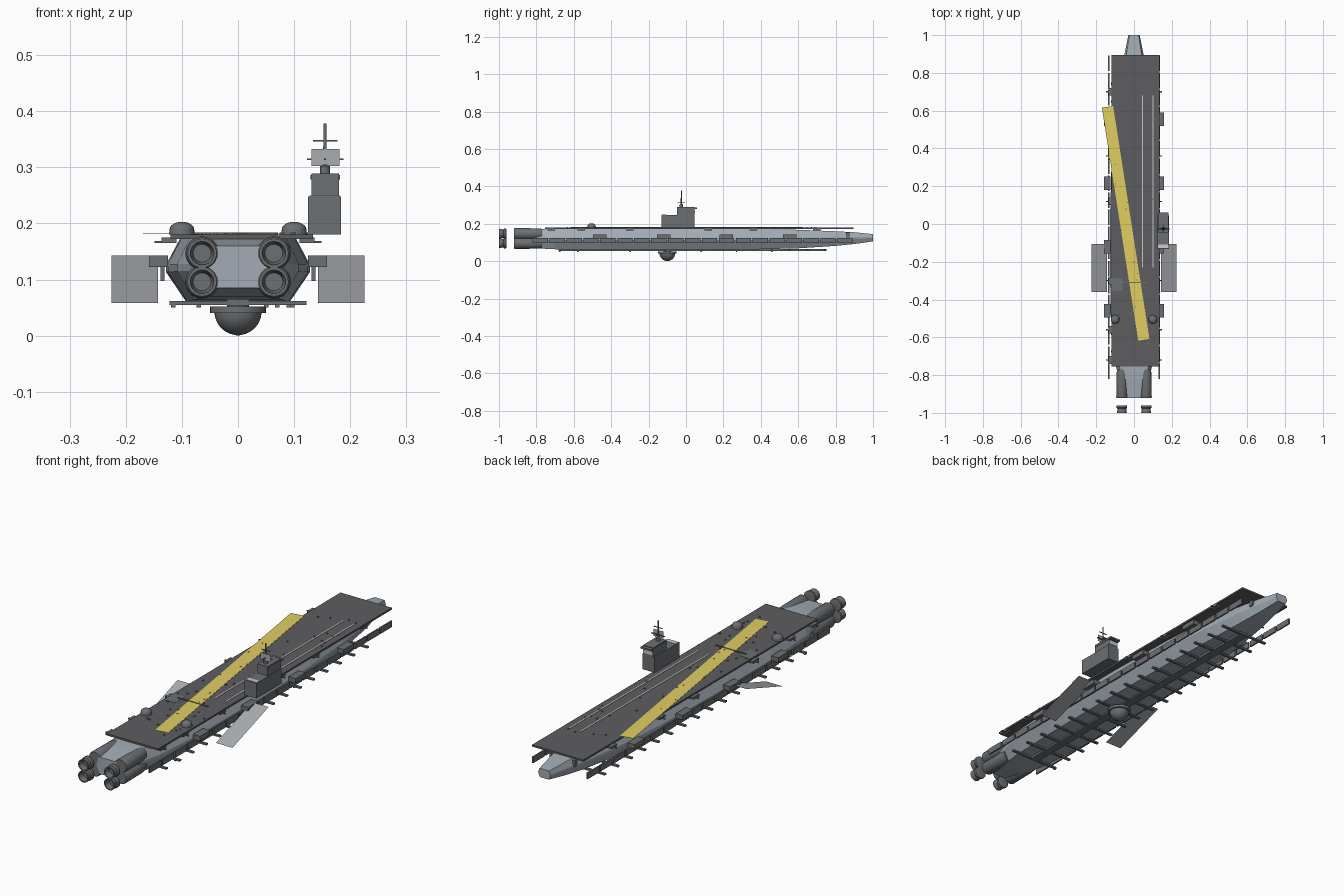
import bpy, bmesh, math, random
from mathutils import Vector, Matrix

if "Cube" in bpy.data.objects:
    bpy.data.objects.remove(bpy.data.objects["Cube"])

random.seed(4)


def material(name, r, g, b):
    m = bpy.data.materials.new(name)
    m.diffuse_color = (r, g, b, 1)
    m.use_nodes = True
    m.node_tree.nodes["Principled BSDF"].inputs["Base Color"].default_value = m.diffuse_color
    return m


HULL = material("hull_grey", 0.36, 0.41, 0.46)
DECK = material("deck_dark", 0.11, 0.11, 0.12)
DARK = material("fitting_dark", 0.15, 0.16, 0.17)
YELLOW = material("runway_yellow", 0.75, 0.62, 0.12)
LIGHT = material("line_light", 0.6, 0.6, 0.6)
PANEL = material("panel_grey", 0.4, 0.42, 0.44)


def finish(name, bm, mat, smooth=False):
    bmesh.ops.recalc_face_normals(bm, faces=bm.faces)
    me = bpy.data.meshes.new(name)
    bm.to_mesh(me)
    bm.free()
    ob = bpy.data.objects.new(name, me)
    bpy.context.collection.objects.link(ob)
    me.materials.append(mat)
    if smooth:
        bpy.ops.object.select_all(action='DESELECT')
        ob.select_set(True)
        bpy.context.view_layer.objects.active = ob
        bpy.ops.object.shade_smooth_by_angle(angle=math.radians(35))
    return ob


def boxes(name, items, mat):
    """Several boxes in one object, each (x0, x1, y0, y1, z0, z1)."""
    bm = bmesh.new()
    for x0, x1, y0, y1, z0, z1 in items:
        m = Matrix.Translation(((x0 + x1) / 2, (y0 + y1) / 2, (z0 + z1) / 2))
        bmesh.ops.create_cube(bm, size=1, matrix=m @ Matrix.Diagonal((x1 - x0, y1 - y0, z1 - z0, 1)))
    return finish(name, bm, mat)


def both(items):
    return items + [(-b, -a, *rest) for a, b, *rest in items]


def lathe(name, centre, profile, axis, mat, n=24):
    """Revolve (radius, distance along axis) around 'Y' or 'Z'."""
    bm = bmesh.new()
    rings = []
    for r, t in profile:
        ring = []
        for i in range(n):
            c, s = r * math.cos(2 * math.pi * i / n), r * math.sin(2 * math.pi * i / n)
            p = (c, t, s) if axis == 'Y' else (c, s, t)
            ring.append(bm.verts.new(Vector(centre) + Vector(p)))
        rings.append(ring)
    for a, b in zip(rings, rings[1:]):
        for i in range(n):
            bm.faces.new((a[i], a[(i + 1) % n], b[(i + 1) % n], b[i]))
    bm.faces.new(rings[0])
    bm.faces.new(rings[-1])
    return finish(name, bm, mat, True)


# Hull: octagonal section lofted through (y, half width, bottom, top)
stations = [(-0.92, 0.055, 0.085, 0.16), (-0.82, 0.08, 0.07, 0.17), (-0.7, 0.108, 0.064, 0.174),
            (-0.45, 0.125, 0.061, 0.175), (0, 0.128, 0.06, 0.175), (0.35, 0.118, 0.063, 0.174),
            (0.6, 0.098, 0.069, 0.168), (0.8, 0.069, 0.082, 0.16), (0.9, 0.05, 0.092, 0.155),
            (1.0, 0.03, 0.106, 0.145)]
section = [(0.72, 0), (1, 0.46), (1, 0.58), (0.8, 1), (-0.8, 1), (-1, 0.58), (-1, 0.46), (-0.72, 0)]
bm = bmesh.new()
loops = [[bm.verts.new((u * w, y, z0 + v * (z1 - z0))) for u, v in section] for y, w, z0, z1 in stations]
for a, b in zip(loops, loops[1:]):
    for i in range(8):
        bm.faces.new((a[i], a[(i + 1) % 8], b[(i + 1) % 8], b[i]))
bm.faces.new(loops[0])
bm.faces.new(loops[-1])
finish("hull", bm, HULL)

# Flight deck with markings
boxes("flight_deck", [(-0.12, 0.134, -0.755, 0.895, 0.172, 0.18)], DECK)
a, b = Vector((0.052, -0.613, 0.181)), Vector((-0.14, 0.62, 0.181))
d = (b - a).normalized()
side = Vector((d.y, -d.x, 0)) * 0.03
bm = bmesh.new()
low = [bm.verts.new(p) for p in (a - side, a + side, b + side, b - side)]
top = [bm.verts.new(v.co + Vector((0, 0, 0.0012))) for v in low]
bm.faces.new(low)
bm.faces.new(top)
for i in range(4):
    bm.faces.new((low[i], low[(i + 1) % 4], top[(i + 1) % 4], top[i]))
finish("angled_runway", bm, YELLOW)
boxes("catapult_lines", [(x - 0.003, x + 0.003, -0.23, 0.68, 0.18, 0.1815) for x in (0.045, 0.1)], LIGHT)
boxes("arrestor_wire", [(-0.08, 0.07, -0.313, -0.308, 0.18, 0.184)], DARK)
boxes("deck_lift", [(-0.118, -0.062, -0.355, -0.285, 0.18, 0.1808)], DARK)
dots = []
for i in range(45):
    x, y = random.uniform(-0.11, 0.12), random.uniform(-0.7, 0.75)
    dots.append((x, x + 0.005, y, y + 0.006, 0.18, 0.1835))
boxes("deck_fittings", dots, DARK)

# Deck turrets
for s, label in ((-1, "left"), (1, "right")):
    dome = [(0.023, 0)] + [(0.022 * math.cos(t * math.pi / 12), 0.009 + 0.014 * math.sin(t * math.pi / 12)) for t in range(6)]
    lathe("deck_turret_" + label, (s * 0.1, -0.505, 0.18), dome + [(0.001, 0.023)], 'Z', DARK)

# Island tower, bridge and mast
boxes("island_base", [(0.125, 0.184, -0.132, 0.045, 0.18, 0.216), (0.125, 0.184, -0.132, 0.045, 0.216, 0.248)], DARK)
boxes("island_bridge", [(0.131, 0.18, -0.048, 0.045, 0.248, 0.289), (0.129, 0.182, -0.044, 0.06, 0.278, 0.286)], DARK)
boxes("island_light_trim", [(0.127, 0.182, -0.128, -0.108, 0.248, 0.2495), (0.132, 0.179, 0.045, 0.047, 0.255, 0.272)], LIGHT)
lathe("mast", (0.155, -0.025, 0), [(0.009, 0.289), (0.009, 0.302), (0.0035, 0.306), (0.0025, 0.378)], 'Z', DARK, 12)
boxes("mast_yards", [(0.123, 0.188, -0.028, -0.022, 0.313, 0.316), (0.134, 0.177, -0.027, -0.023, 0.346, 0.3485),
                     (0.153, 0.157, -0.045, -0.005, 0.313, 0.316)], DARK)
boxes("radar_panel", [(0.131, 0.181, -0.0295, -0.0285, 0.302, 0.333)], PANEL)

# Engine nacelles and separate nozzles
for s, label in ((-1, "left"), (1, "right")):
    for z, level in ((0.096, "lower"), (0.147, "upper")):
        c = (s * 0.064, 0, z)
        lathe(f"nacelle_{level}_{label}", c, [(0.026, -0.77), (0.029, -0.80), (0.03, -0.915), (0.028, -0.92)], 'Y', DARK)
        lathe(f"nozzle_{level}_{label}", c, [(0.022, -0.96), (0.028, -0.962), (0.028, -0.972), (0.023, -0.978),
                                             (0.026, -1.0), (0.021, -1.0), (0.016, -0.975)], 'Y', DARK)

# Side armour panels, sponsons and small deck edge platforms
boxes("side_panels", both([(0.131, 0.138, -0.82 + i * 0.0905, -0.738 + i * 0.0905, 0.097, 0.124) for i in range(19)]), DARK)
boxes("side_sponsons", both([(0.125, 0.159, y - 0.036, y + 0.036, 0.122, 0.143) for y in (-0.46, -0.12, 0.215, 0.555)]), DARK)
edge = []
for y in (-0.72, -0.56, -0.3, 0.12, 0.36, 0.7):
    edge += [(0.11, 0.136, y - 0.02, y + 0.02, 0.165, 0.175), (0.13, 0.149, y - 0.003, y + 0.003, 0.165, 0.169)]
boxes("deck_edge_platforms", both(edge), DARK)

# Slanted radiator fins
for s, label in ((-1, "left"), (1, "right")):
    bm = bmesh.new()
    bm.faces.new([bm.verts.new((s * x, y, z)) for x, y, z in
                  ((0.143, -0.36, 0.058), (0.225, -0.36, 0.058), (0.225, -0.105, 0.143), (0.143, -0.105, 0.143))])
    finish("radiator_fin_" + label, bm, PANEL)

# Underside ribs, keel and sensors
boxes("keel", [(-0.02, 0.02, -0.68, 0.75, 0.054, 0.064)], DARK)
boxes("belly_ribs", [(-0.122, 0.122, y - 0.006, y + 0.006, 0.055, 0.062)
                     for y in [-0.675 + i * 0.0945 for i in range(16)]], DARK)
boxes("belly_sensors", [(x - 0.004, x + 0.004, y - 0.004, y + 0.004, 0.05, 0.056) for x, y in
                        ((-0.115, -0.675), (-0.07, 0.081), (0.05, -0.297), (0.07, 0.459), (0.09, 0.27), (0.097, -0.58))], DARK)

# Ventral sensor dome
lathe("ventral_collar", (0, -0.1, 0), [(0.02, 0.06), (0.02, 0.052), (0.05, 0.052), (0.05, 0.04)], 'Z', DARK, 32)
ball = [(0.042 * math.cos(t * math.pi / 18), 0.043 - 0.042 * math.sin(t * math.pi / 18)) for t in range(9)]
lathe("ventral_dome", (0, -0.1, 0), ball + [(0.001, 0.0)], 'Z', DARK, 32)

# Bow posts
boxes("bow_posts", both([(0.05, 0.062, 0.855, 0.873, 0.125, 0.153)]), DARK)
